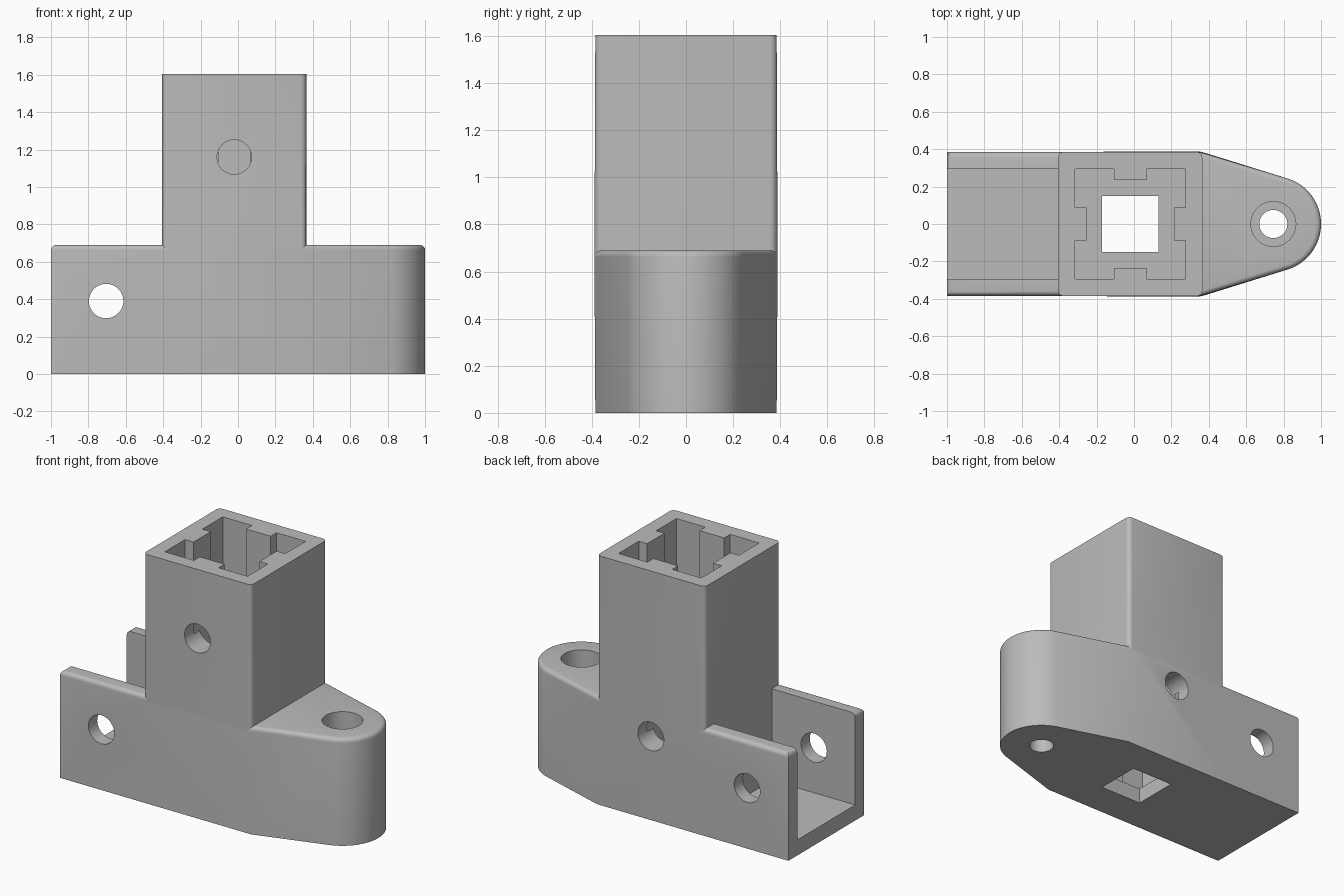
import bpy, bmesh, math
from mathutils import Matrix, Vector

cube = bpy.data.objects.get("Cube")
if cube:
    bpy.data.objects.remove(cube, do_unlink=True)

grey = bpy.data.materials.new("plain grey")
grey.use_nodes = True
COLOUR = (0.5, 0.5, 0.5, 1)
grey.diffuse_color = COLOUR
grey.node_tree.nodes["Principled BSDF"].inputs["Base Color"].default_value = COLOUR

HALF_W = 0.385                    # half depth of the whole body
TOWER_L, TOWER_R = -0.405, 0.365  # tower sides
CX = -0.02                        # tower axis
BASE_H, TOP_H, FLOOR = 0.69, 1.605, 0.1
LUG_X, LUG_R = 0.745, 0.255
INNER = 0.295                     # half width of the sockets


def add_object(name, bm):
    bmesh.ops.recalc_face_normals(bm, faces=bm.faces)
    mesh = bpy.data.meshes.new(name)
    bm.to_mesh(mesh)
    bm.free()
    obj = bpy.data.objects.new(name, mesh)
    bpy.context.collection.objects.link(obj)
    mesh.materials.append(grey)
    return obj


def prism(name, outline, z0, z1):
    bm = bmesh.new()
    face = bm.faces.new([bm.verts.new((x, y, z0)) for x, y in outline])
    new = bmesh.ops.extrude_face_region(bm, geom=[face])["geom"]
    bmesh.ops.translate(bm, vec=(0, 0, z1 - z0),
                        verts=[v for v in new if isinstance(v, bmesh.types.BMVert)])
    return add_object(name, bm)


def box(name, x0, x1, half_y, z0, z1):
    return prism(name, [(x0, -half_y), (x1, -half_y), (x1, half_y), (x0, half_y)], z0, z1)


def rod(name, radius, start, end):
    a, b = Vector(start), Vector(end)
    bm = bmesh.new()
    turn = (b - a).to_track_quat('Z', 'Y').to_matrix().to_4x4()
    bmesh.ops.create_cone(bm, cap_ends=True, segments=64, radius1=radius, radius2=radius,
                          depth=(b - a).length,
                          matrix=Matrix.Translation((a + b) / 2) @ turn)
    return add_object(name, bm)


# Lug outline: straight flanks tangent to a round end
dx, dy = TOWER_R - LUG_X, HALF_W
tangent = math.atan2(dy, dx) - math.acos(LUG_R / math.hypot(dx, dy))
steps = 40
arc = [(LUG_X + LUG_R * math.cos(t), LUG_R * math.sin(t))
       for t in (-tangent + 2 * tangent * i / steps for i in range(steps + 1))]

# Body: three neighbouring footprints raised to the base height, middle one raised again
bm = bmesh.new()
footprints = [
    [(-1, -HALF_W), (TOWER_L, -HALF_W), (TOWER_L, HALF_W), (-1, HALF_W)],
    [(TOWER_L, -HALF_W), (TOWER_R, -HALF_W), (TOWER_R, HALF_W), (TOWER_L, HALF_W)],
    [(TOWER_R, -HALF_W)] + arc + [(TOWER_R, HALF_W)],
]
faces = [bm.faces.new([bm.verts.new((x, y, 0)) for x, y in f]) for f in footprints]
bmesh.ops.remove_doubles(bm, verts=bm.verts, dist=0.0001)


def raise_faces(faces, height):
    new = bmesh.ops.extrude_face_region(bm, geom=faces)["geom"]
    bmesh.ops.translate(bm, vec=(0, 0, height),
                        verts=[v for v in new if isinstance(v, bmesh.types.BMVert)])


bottom = list(bm.faces)
raise_faces(bottom, BASE_H)
bm.faces.ensure_lookup_table()
top = [f for f in bm.faces if all(abs(v.co.z - BASE_H) < 1e-4 for v in f.verts)
       and abs(f.calc_center_median().x - CX) < 0.05]
raise_faces(top, TOP_H - BASE_H)
bmesh.ops.remove_doubles(bm, verts=bm.verts, dist=0.0001)
# merge the flush front and back faces and the floor
flat = [e for e in bm.edges if len(e.link_faces) == 2
        and abs(e.calc_face_angle(0)) < 0.001]
bmesh.ops.recalc_face_normals(bm, faces=bm.faces)
flat = [e for e in bm.edges if len(e.link_faces) == 2 and e.calc_face_angle(1) < 0.001]
bmesh.ops.dissolve_edges(bm, edges=flat, use_verts=False)
# round the shoulder edges, the tower corners and the inside corners
rounded = []
for e in bm.edges:
    zs = sorted(v.co.z for v in e.verts)
    if zs[0] > BASE_H - 0.01 and zs[0] < BASE_H + 0.01:
        rounded.append(e)
bmesh.ops.bevel(bm, geom=rounded, offset=0.028, offset_type='OFFSET', segments=5,
                profile=0.5, affect='EDGES', clamp_overlap=True)
body = add_object("bracket_body", bm)

# Tower socket outline: square with a key rib in the middle of each side
rib_w, rib_d = 0.088, 0.06
side = [(INNER, -INNER), (INNER, -rib_w), (INNER - rib_d, -rib_w),
        (INNER - rib_d, rib_w), (INNER, rib_w)]
socket = []
for k in range(4):
    c, s = round(math.cos(k * math.pi / 2)), round(math.sin(k * math.pi / 2))
    socket += [(CX + c * x - s * y, s * x + c * y) for x, y in side]

cutters = [
    prism("tower_socket", socket, FLOOR, TOP_H + 0.1),
    box("floor_window", CX - 0.15, CX + 0.15, 0.15, -0.1, FLOOR + 0.05),
    box("channel", -1.1, TOWER_L, INNER, FLOOR, BASE_H + 0.1),
    rod("channel_bolt_hole", 0.092, (-0.705, -1, 0.39), (-0.705, 1, 0.39)),
    rod("front_bolt_hole", 0.092, (CX, -1, 1.16), (CX, -0.15, 1.16)),
    rod("back_bolt_hole", 0.092, (CX, 0.15, 0.54), (CX, 1, 0.54)),
    rod("lug_bore", 0.075, (LUG_X, 0, -0.1), (LUG_X, 0, 0.5)),
    rod("lug_counterbore", 0.12, (LUG_X, 0, FLOOR), (LUG_X, 0, BASE_H + 0.1)),
]
for cutter in cutters:
    mod = body.modifiers.new(cutter.name, 'BOOLEAN')
    mod.operation, mod.solver, mod.object = 'DIFFERENCE', 'EXACT', cutter

# Bake the cuts and drop the cutters
bpy.context.view_layer.update()
graph = bpy.context.evaluated_depsgraph_get()
result = bpy.data.meshes.new_from_object(body.evaluated_get(graph))
body.modifiers.clear()
body.data = result
result.materials.clear()
result.materials.append(grey)
for cutter in cutters:
    bpy.data.objects.remove(cutter, do_unlink=True)

bpy.ops.object.select_all(action='DESELECT')
body.select_set(True)
bpy.context.view_layer.objects.active = body
bpy.ops.object.shade_smooth_by_angle(angle=math.radians(30))
